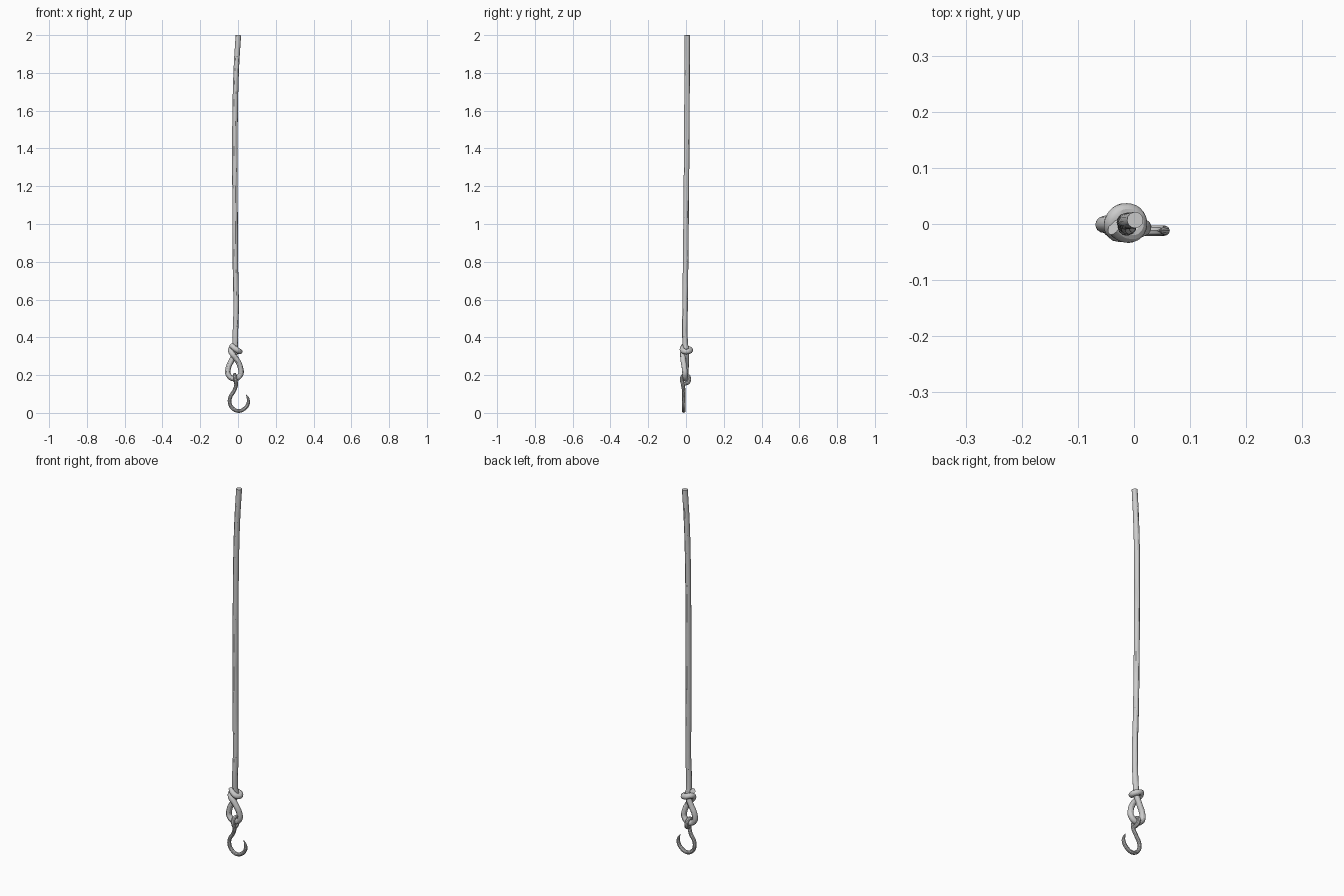
import bpy


def tube(name, pts, radius, sides_res, res=5):
    """Round tube through points (x, y, z[, radius scale]), turned into a mesh."""
    cu = bpy.data.curves.new(name, 'CURVE')
    cu.dimensions = '3D'
    cu.resolution_u = res
    cu.bevel_depth = radius
    cu.bevel_resolution = sides_res
    cu.use_fill_caps = True
    sp = cu.splines.new('BEZIER')
    sp.bezier_points.add(len(pts) - 1)
    for bp, p in zip(sp.bezier_points, pts):
        bp.co = p[:3]
        bp.radius = p[3] if len(p) > 3 else 1.0
        bp.handle_left_type = bp.handle_right_type = 'AUTO'
    ob = bpy.data.objects.new(name, cu)
    bpy.context.collection.objects.link(ob)
    bpy.ops.object.select_all(action='DESELECT')
    ob.select_set(True)
    bpy.context.view_layer.objects.active = ob
    bpy.ops.object.convert(target='MESH')
    bpy.ops.object.shade_smooth_by_angle()
    return ob


# Rope: hanging length, teardrop loop, then the tail wrapped into a knot
hang = [
    (0.002, 0.007, 2.0), (-0.008, 0.006, 1.84), (-0.015, 0.005, 1.6),
    (-0.016, 0.002, 1.2), (-0.014, -0.002, 0.8), (-0.010, -0.005, 0.55),
    (-0.015, -0.004, 0.37),
]
loop = [
    (-0.014, 0.002, 0.325), (-0.030, 0.002, 0.285), (-0.052, 0.000, 0.235),
    (-0.050, -0.002, 0.200), (-0.018, -0.003, 0.181), (0.013, -0.005, 0.202),
    (0.014, -0.008, 0.235), (-0.008, -0.015, 0.285), (-0.036, -0.013, 0.322),
]
knot = [
    (-0.036, 0.010, 0.338), (-0.014, 0.023, 0.332), (0.008, 0.008, 0.325),
    (0.003, -0.014, 0.328), (-0.018, -0.018, 0.342), (-0.036, -0.006, 0.358),
]
tube("rope", hang + loop + knot, 0.0145, 4)

# Hook: eye around the loop bottom, shank, round bend and tapered tip
hook = [
    (-0.010, -0.010, 0.152), (-0.013, 0.014, 0.164), (-0.016, 0.014, 0.192),
    (-0.017, -0.005, 0.202), (-0.015, -0.022, 0.186), (-0.010, -0.017, 0.150),
    (-0.020, -0.012, 0.118), (-0.040, -0.012, 0.085), (-0.044, -0.012, 0.055),
    (-0.030, -0.012, 0.026), (0.002, -0.012, 0.010), (0.036, -0.012, 0.024),
    (0.054, -0.012, 0.052, 0.95), (0.053, -0.012, 0.076, 0.7),
    (0.043, -0.012, 0.097, 0.15),
]
tube("hook", hook, 0.0098, 3)
